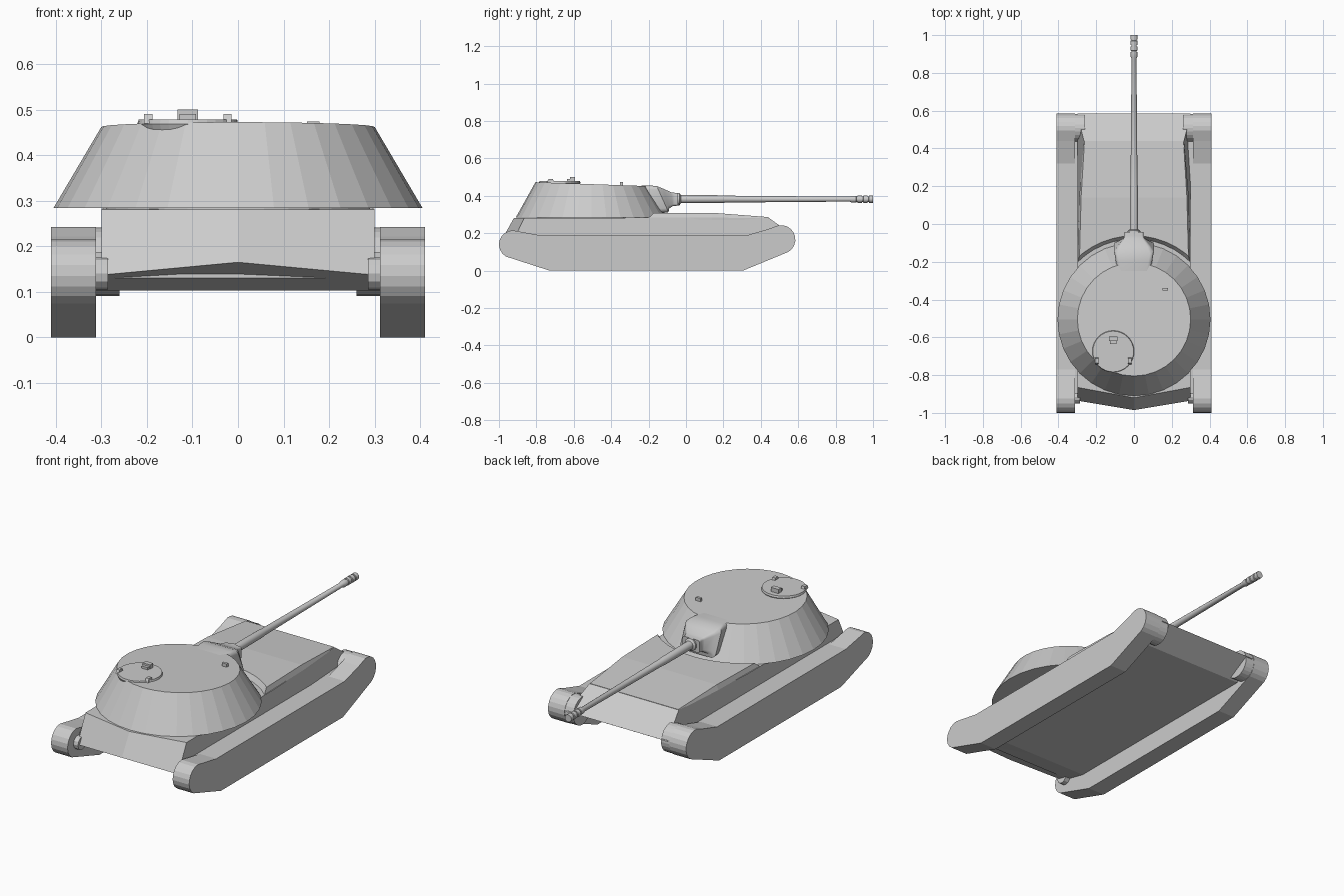
import bpy, bmesh, math
from mathutils import Vector

if "Cube" in bpy.data.objects:
    bpy.data.objects.remove(bpy.data.objects["Cube"])


def make(name, rings, closed_loft=False):
    """Skin a list of equal-length point rings and cap both ends."""
    bm = bmesh.new()
    vr = [[bm.verts.new(p) for p in r] for r in rings]
    n = len(vr[0])
    for a, b in zip(vr, vr[1:]):
        for i in range(n):
            j = (i + 1) % n
            bm.faces.new((a[i], a[j], b[j], b[i]))
    bm.faces.new(vr[0][::-1])
    bm.faces.new(vr[-1])
    bmesh.ops.recalc_face_normals(bm, faces=bm.faces)
    me = bpy.data.meshes.new(name)
    bm.to_mesh(me)
    bm.free()
    ob = bpy.data.objects.new(name, me)
    bpy.context.collection.objects.link(ob)
    return ob


def prism(name, profile, x0, x1):
    """Side profile (y, z) extruded along x."""
    return make(name, [[(x, y, z) for y, z in profile] for x in (x0, x1)])


def arc(cy, cz, r, a0, a1, n):
    return [(cy + r * math.cos(math.radians(a0 + (a1 - a0) * i / n)),
             cz + r * math.sin(math.radians(a0 + (a1 - a0) * i / n))) for i in range(n + 1)]


def circle(cx, cy, z, r, n=32):
    return [(cx + r * math.cos(2 * math.pi * i / n), cy + r * math.sin(2 * math.pi * i / n), z)
            for i in range(n)]


def box(name, x, y, z, sx, sy, sz):
    return prism(name, [(y - sy / 2, z), (y + sy / 2, z), (y + sy / 2, z + sz), (y - sy / 2, z + sz)],
                 x - sx / 2, x + sx / 2)


def smooth(ob, angle=35):
    bpy.ops.object.select_all(action='DESELECT')
    bpy.context.view_layer.objects.active = ob
    ob.select_set(True)
    bpy.ops.object.shade_smooth_by_angle(angle=math.radians(angle))


# Tracks, final drive drums and idler axles on both sides
track = ([(-0.73, 0), (0.305, 0)] + arc(0.508, 0.166, 0.077, -60, 100, 9)
         + [(0.44, 0.222), (0.32, 0.187), (-0.77, 0.187), (-0.86, 0.203)]
         + arc(-0.925, 0.14, 0.075, 90, 240, 8))
for side, s in (("left", -1), ("right", 1)):
    prism(side + "_track", track, s * 0.312, s * 0.41)
    prism(side + "_drive_drum", arc(0.508, 0.166, 0.075, 0, 345, 23), s * 0.26, s * 0.313)
    prism(side + "_idler_axle", arc(-0.915, 0.14, 0.035, 0, 330, 11), s * 0.285, s * 0.315)

# Lower hull fills the space between the tracks
prism("lower_hull", [(-0.78, 0.103), (-0.9, 0.13), (-0.9, 0.187), (0.32, 0.187),
                     (0.45, 0.187), (0.5, 0.15), (0.45, 0.103)], -0.312, 0.312)

# Upper hull with a pointed end plate
edge = [(-0.78, 0.103), (-0.935, 0.137), (-0.865, 0.281), (-0.1, 0.283),
        (0.44, 0.284), (0.585, 0.18), (0.45, 0.103)]
ridge = [(-0.78, 0.103), (-0.985, 0.165), (-0.92, 0.281)] + edge[3:]
width = [0.3, 0.3, 0.3, 0.3, 0.265, 0.3, 0.3]
make("hull", [[(s * w, y, z) for w, (y, z) in zip(width, pts)]
              for s, pts in ((-1, edge), (0, ridge), (1, edge))])

# Raised deck, with a round clearance cut for the turret
deck = make("raised_deck", [
    [(-w0, y, 0.27), (w0, y, 0.27), (w0, y, z0), (w1, y, z1), (-w1, y, z1), (-w0, y, z0)]
    for y, w0, w1, z0, z1 in ((-0.35, 0.3, 0.293, 0.283, 0.309), (0.14, 0.29, 0.28, 0.283, 0.309),
                              (0.44, 0.265, 0.262, 0.281, 0.286))])
cutter = make("deck_cutter", [circle(0, -0.505, z, r, 48) for z, r in ((0.2815, 0.425), (0.35, 0.47))])
cutter.hide_render = True
cutter.hide_set(True)
mod = deck.modifiers.new("turret_clearance", 'BOOLEAN')
mod.operation = 'DIFFERENCE'
mod.object = cutter
mod.solver = 'EXACT'

# Turret: cone with a roof sloping down towards the gun, and its bearing ring
roof = [(x, y, 0.462 - (y + 0.505) * 0.035) for x, y, _ in circle(0, -0.505, 0, 0.30)]
make("turret", [circle(0, -0.505, 0.284, 0.405), roof])
make("turret_ring", [circle(0, -0.505, z, 0.29) for z in (0.27, 0.29)])

# Cupola with periscopes, and a roof periscope
make("cupola", [circle(-0.11, -0.675, z, r) for z, r in ((0.42, 0.09), (0.468, 0.111), (0.478, 0.108))])
box("cupola_sight", -0.11, -0.607, 0.47, 0.045, 0.025, 0.03)
box("cupola_sight_slot", -0.11, -0.625, 0.47, 0.036, 0.02, 0.02)
for i, x in enumerate((-0.197, -0.023)):
    prism("cupola_periscope_%d" % i, [(-0.745, 0.47), (-0.705, 0.47), (-0.712, 0.49), (-0.735, 0.49)],
          x - 0.009, x + 0.009)
box("roof_periscope", 0.165, -0.345, 0.45, 0.028, 0.014, 0.024)


# Mantlet: bevelled rectangular sections leaning with the turret wall
def section(y, hw, z0, z1, lean):
    c = min(hw, (z1 - z0) / 2) * 0.3
    pts = []
    for sx, sz, a0 in ((1, 1, 0), (-1, 1, 90), (-1, -1, 180), (1, -1, 270)):
        for k in range(4):
            a = math.radians(a0 + 30 * k)
            x = sx * (hw - c) + c * math.cos(a)
            z = (z1 - c if sz > 0 else z0 + c) + c * math.sin(a)
            pts.append((x, y - lean * (z - 0.382), z))
    return pts


smooth(make("mantlet", [section(*s) for s in (
    (-0.25, 0.085, 0.31, 0.452, 0.4), (-0.165, 0.098, 0.31, 0.455, 0.45),
    (-0.125, 0.105, 0.312, 0.452, 0.45), (-0.105, 0.088, 0.332, 0.438, 0.3),
    (-0.075, 0.055, 0.344, 0.418, 0.1), (-0.062, 0.05, 0.346, 0.416, 0),
    (-0.042, 0.05, 0.347, 0.414, 0))]))


# Gun: collar, tapered barrel and ringed muzzle, turned about the y axis
def lathe(name, profile, z, n=20):
    return make(name, [[(x, y, z + d) for x, d, _ in circle(0, 0, 0, r, n)] for y, r in profile])


muzzle = [(0.875, 0.013), (0.885, 0.018), (0.91, 0.018)]
for i in range(3):
    y = 0.91 + i * 0.03
    muzzle += [(y + 0.001, 0.0145), (y + 0.007, 0.0145), (y + 0.008, 0.0195), (y + 0.03, 0.0195)]
smooth(lathe("gun", [(-0.1, 0.035), (-0.035, 0.033), (-0.028, 0.022), (0.2, 0.0205), (0.21, 0.0185)]
             + muzzle, 0.382))
